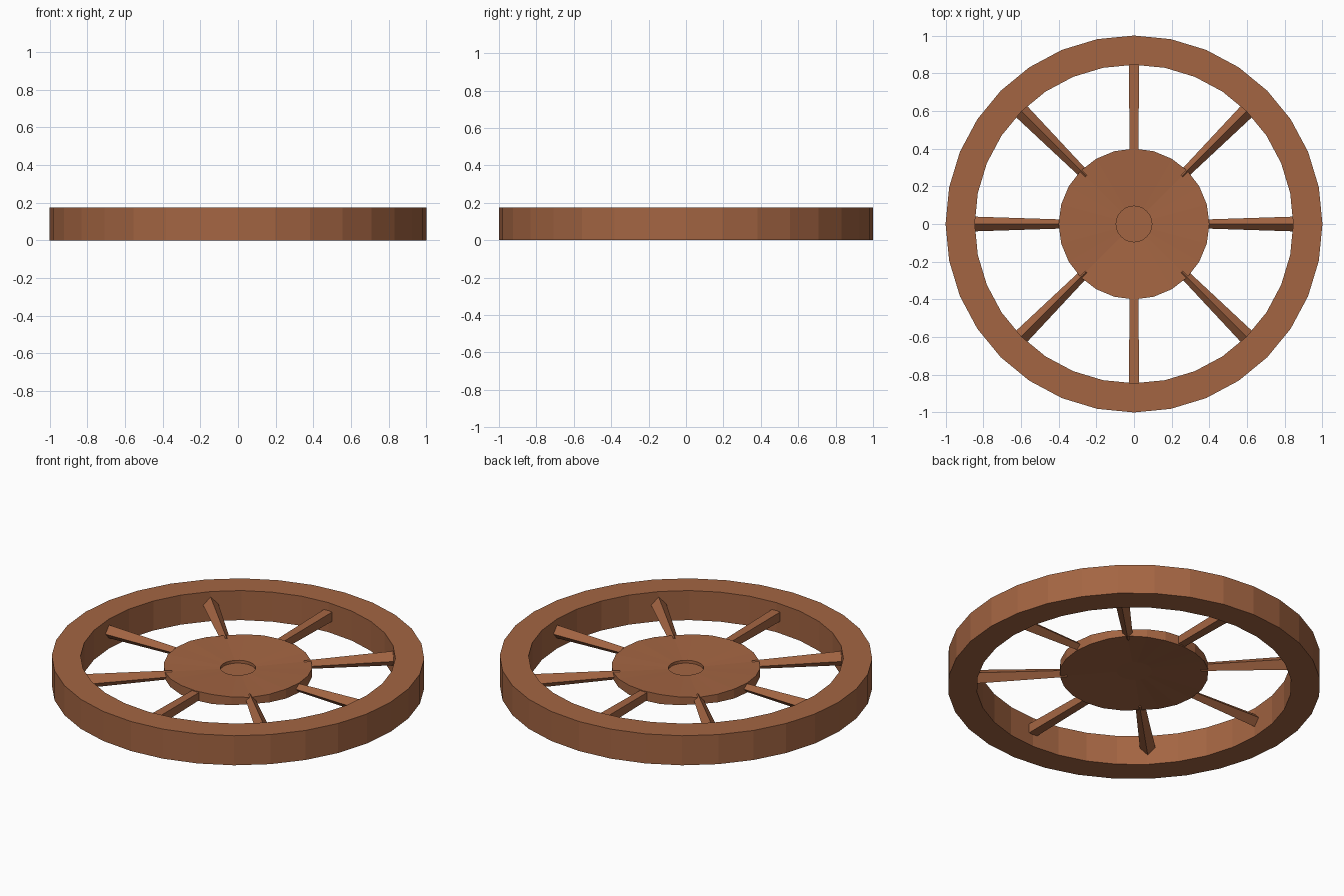
import bpy, bmesh, math
from mathutils import Vector

if "Cube" in bpy.data.objects:
    bpy.data.objects.remove(bpy.data.objects["Cube"])

wood = bpy.data.materials.new("brown wood")
wood.diffuse_color = (0.37, 0.13, 0.055, 1)
wood.use_nodes = True
wood.node_tree.nodes["Principled BSDF"].inputs["Base Color"].default_value = wood.diffuse_color


def make_object(name, bm):
    bmesh.ops.recalc_face_normals(bm, faces=bm.faces)
    me = bpy.data.meshes.new(name)
    bm.to_mesh(me)
    bm.free()
    me.materials.append(wood)
    ob = bpy.data.objects.new(name, me)
    bpy.context.collection.objects.link(ob)
    return ob


def lathe(name, profile, sides, closed, cap=None, wave=None):
    """Turn an (r, z) profile about z; cap = index of a ring to fill."""
    bm = bmesh.new()
    rings = []
    for r, z in profile:
        ring = []
        for i in range(sides):
            a = math.tau * i / sides
            zz = wave(r, z, a) if wave else z
            ring.append(bm.verts.new((r * math.cos(a), r * math.sin(a), zz)))
        rings.append(ring)
    n = len(rings)
    for k in range(n if closed else n - 1):
        p, q = rings[k], rings[(k + 1) % n]
        for i in range(sides):
            j = (i + 1) % sides
            bm.faces.new((p[i], p[j], q[j], q[i]))
    if cap is not None:
        for c in cap:
            bm.faces.new(rings[c])
    return make_object(name, bm)


# Outer rim
lathe("rim", [(1, 0), (1, 0.175), (0.845, 0.175), (0.845, 0)], 32, True)


# Dished hub, slightly thinner near the diagonal spokes
def hub_wave(r, z, a):
    if r < 0.3:
        return z
    dip = 0.008 * max(0, -math.cos(4 * a))
    return z - dip if z > 0.1 else z + dip


lathe("hub", [(0.095, 0.093), (0.40, 0.072), (0.40, 0.128),
              (0.095, 0.112), (0.095, 0.095)], 24, False, (0, 4), hub_wave)


# Tapered four-sided spokes
def spoke(index):
    a = index * math.pi / 4
    out = Vector((math.cos(a), math.sin(a), 0))
    side = Vector((-math.sin(a), math.cos(a), 0))
    square = index in (2, 6)          # these two lie flat, others on edge
    big = 0.042 if index % 2 else 0.039
    turn = math.pi / 4 if square else 0
    bm = bmesh.new()
    ends = []
    for r, size in ((0.36, 0.6 * big if not square else 0.032), (0.845, big)):
        ends.append([bm.verts.new(out * r
                                  + side * size * math.cos(turn + k * math.pi / 2)
                                  + Vector((0, 0, 0.1 + size * math.sin(turn + k * math.pi / 2))))
                     for k in range(4)])
    for k in range(4):
        j = (k + 1) % 4
        bm.faces.new((ends[0][k], ends[0][j], ends[1][j], ends[1][k]))
    bm.faces.new(ends[0])
    bm.faces.new(ends[1])
    make_object("spoke_%d" % (index + 1), bm)


for i in range(8):
    spoke(i)
